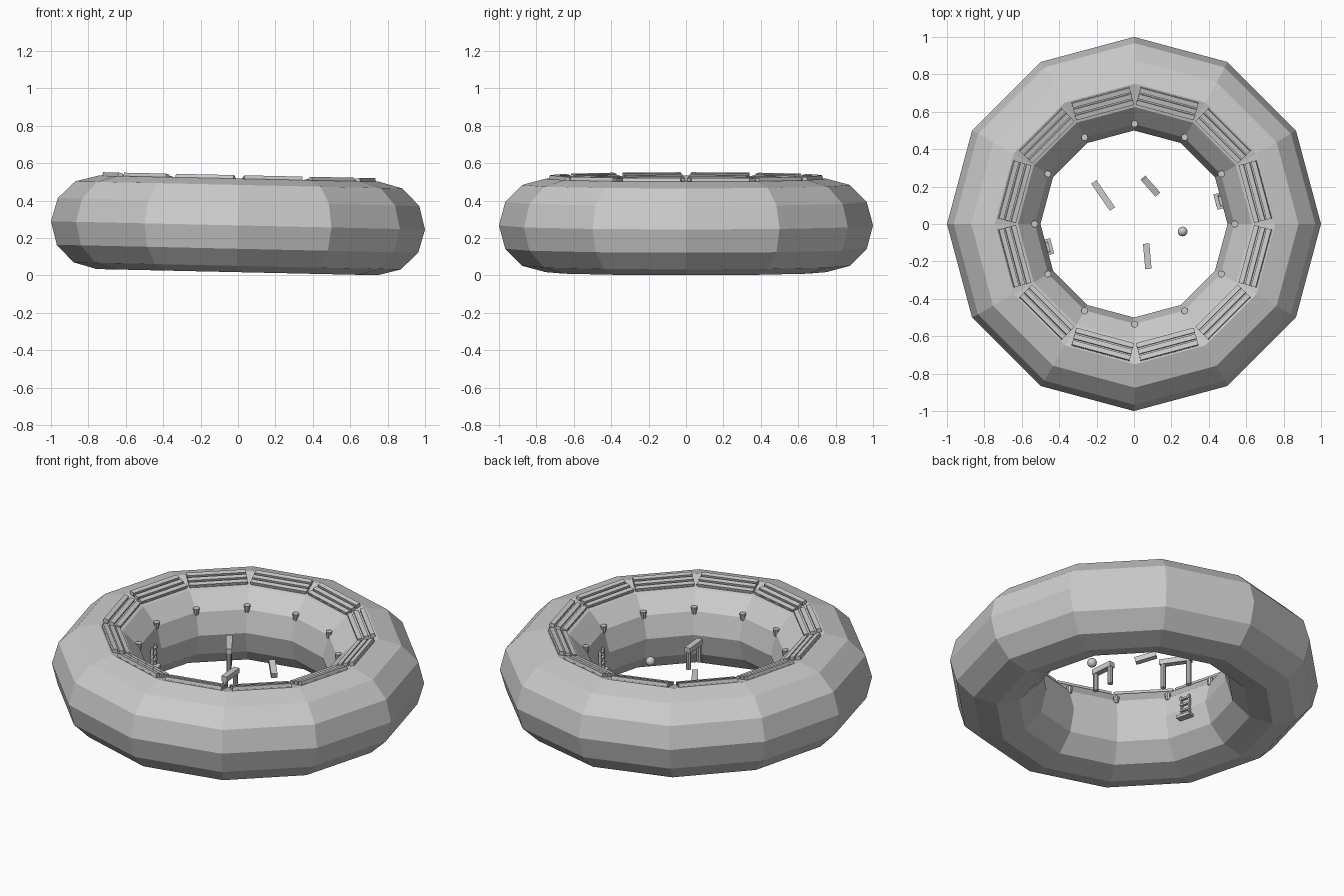
import bpy, bmesh
from math import radians, cos, sin
from mathutils import Matrix, Vector

cube = bpy.data.objects.get("Cube")
if cube:
    bpy.data.objects.remove(cube, do_unlink=True)

grey = bpy.data.materials.new("station_grey")
grey.use_nodes = True
grey.diffuse_color = (0.6, 0.6, 0.6, 1)
grey.node_tree.nodes["Principled BSDF"].inputs["Base Color"].default_value = (0.6, 0.6, 0.6, 1)

SEGMENTS = 12
MAJOR, MINOR = 0.75, 0.25
STEP = 360 / SEGMENTS
# the whole ring leans slightly towards +x
LEAN = Matrix.Translation((0, 0, 0.267)) @ Matrix.Rotation(0.022, 4, 'Y')


def spin(degrees):
    return Matrix.Rotation(radians(degrees), 4, 'Z')


def box(bm, frame, centre, size):
    m = frame @ Matrix.Translation(centre) @ Matrix.Diagonal((*size, 1))
    bmesh.ops.create_cube(bm, size=1, matrix=m)


def rod(bm, frame, centre, r_low, r_top, height, sides=10):
    bmesh.ops.create_cone(bm, cap_ends=True, segments=sides, radius1=r_low, radius2=r_top,
                          depth=height, matrix=frame @ Matrix.Translation(centre))


def finish(name, bm, matrix=Matrix()):
    mesh = bpy.data.meshes.new(name)
    bmesh.ops.recalc_face_normals(bm, faces=bm.faces)
    bm.to_mesh(mesh)
    bm.free()
    mesh.materials.append(grey)
    ob = bpy.data.objects.new(name, mesh)
    ob.matrix_world = matrix
    bpy.context.collection.objects.link(ob)
    return ob


# Faceted ring hull: a twelve-sided section swept around twelve stations
bm = bmesh.new()
rings = []
for i in range(SEGMENTS):
    ring = []
    for j in range(SEGMENTS):
        a = radians(j * STEP)
        ring.append(bm.verts.new(spin(i * STEP) @ Vector((MAJOR + MINOR * cos(a), 0, MINOR * sin(a)))))
    rings.append(ring)
for i in range(SEGMENTS):
    here, after = rings[i], rings[(i + 1) % SEGMENTS]
    for j in range(SEGMENTS):
        k = (j + 1) % SEGMENTS
        bm.faces.new((here[j], after[j], after[k], here[k]))
finish("ring_hull", bm, LEAN)

# Slatted panels on the upper inner facets
for i in range(SEGMENTS):
    bm = bmesh.new()
    frame = (spin((i + 0.5) * STEP) @ Matrix.Translation((0.668, 0, 0.234))
             @ Matrix.Rotation(radians(-13), 4, 'Y'))
    box(bm, frame, (0, 0, 0.003), (0.1, 0.31, 0.008))
    for offset, height in ((-0.036, 0.016), (0, 0.02), (0.036, 0.024)):
        box(bm, frame, (offset, 0, height / 2), (0.026, 0.32, height))
    finish("slatted_panel", bm, LEAN)

# Small lamps at the inner corners
for i in range(SEGMENTS):
    bm = bmesh.new()
    rod(bm, spin(i * STEP), (0.535, 0, 0.13), 0.013, 0.018, 0.04)
    finish("wall_lamp", bm, LEAN)

# Ladder-like consoles on two opposite inner walls
for turn in (15, 195):
    bm = bmesh.new()
    frame = spin(turn)
    for side in (-1, 1):
        box(bm, frame, (0.48, side * 0.026, 0.012), (0.014, 0.01, 0.13))
    for level in (-0.01, 0.025, 0.06):
        box(bm, frame, (0.478, 0, level), (0.016, 0.06, 0.01))
    box(bm, frame, (0.472, 0, -0.052), (0.04, 0.085, 0.016))
    finish("wall_console", bm, LEAN)


def beam(bm, start, end, width, thick):
    start, end = Vector(start), Vector(end)
    d = end - start
    frame = Matrix.Translation((start + end) / 2) @ d.to_track_quat('X', 'Z').to_matrix().to_4x4()
    box(bm, frame, (0, 0, 0), (d.length, width, thick))


# Two free-standing arches in the central opening
for name, start, end, low, top in (
        ("large_arch", (-0.215, 0.225), (-0.115, 0.08), 0.18, 0.35),
        ("small_arch", (0.065, -0.105), (0.077, -0.24), 0.23, 0.36)):
    bm = bmesh.new()
    beam(bm, (*start, top - 0.015), (*end, top - 0.015), 0.034, 0.03)
    for t in (0.1, 0.9):
        foot = Vector(start).lerp(Vector(end), t)
        rod(bm, Matrix(), (foot.x, foot.y, (low + top) / 2 - 0.01), 0.015, 0.015, top - low - 0.02)
    finish(name, bm)

# Loose beam
bm = bmesh.new()
beam(bm, (0.05, 0.245, 0.255), (0.125, 0.16, 0.225), 0.034, 0.03)
finish("loose_beam", bm)

# Floating ball
bm = bmesh.new()
bmesh.ops.create_uvsphere(bm, u_segments=16, v_segments=10, radius=0.026,
                          matrix=Matrix.Translation((0.26, -0.04, 0.253)))
for f in bm.faces:
    f.smooth = True
finish("floating_ball", bm)
